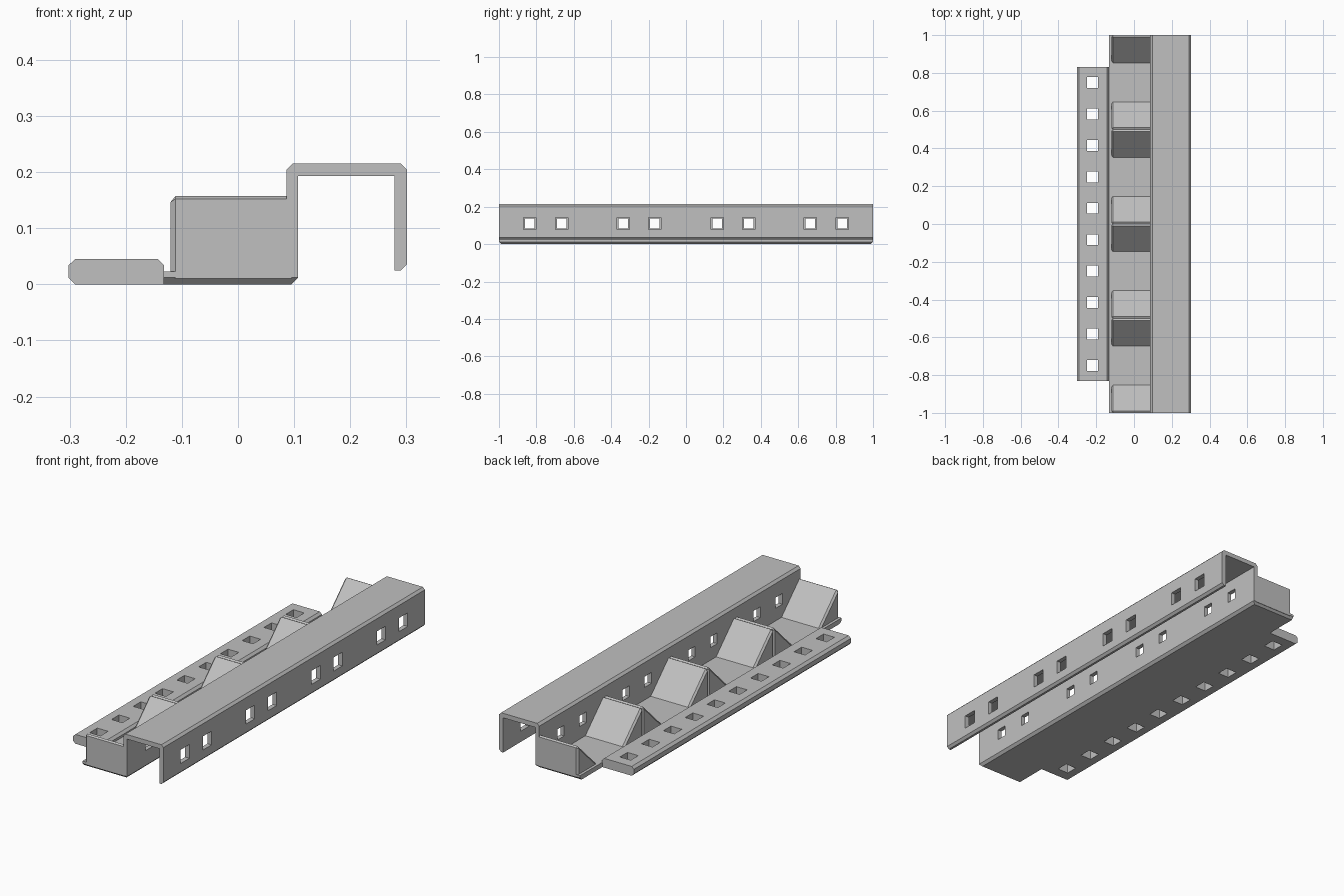
import bpy, bmesh
from mathutils import Vector

cube = bpy.data.objects.get("Cube")
if cube:
    bpy.data.objects.remove(cube, do_unlink=True)

steel = bpy.data.materials.new("grey steel")
steel.use_nodes = True
GREY = (0.53, 0.53, 0.53, 1)
steel.diffuse_color = GREY
steel.node_tree.nodes["Principled BSDF"].inputs["Base Color"].default_value = GREY


def finish(name, bm):
    bmesh.ops.recalc_face_normals(bm, faces=bm.faces)
    mesh = bpy.data.meshes.new(name)
    bm.to_mesh(mesh)
    bm.free()
    mesh.materials.append(steel)
    obj = bpy.data.objects.new(name, mesh)
    bpy.context.collection.objects.link(obj)
    return obj


def extrude(points, step):
    """Closed outline swept along a straight step."""
    bm = bmesh.new()
    face = bm.faces.new([bm.verts.new(p) for p in points])
    swept = bmesh.ops.extrude_face_region(bm, geom=[face], use_keep_orig=True)
    verts = [g for g in swept["geom"] if isinstance(g, bmesh.types.BMVert)]
    bmesh.ops.translate(bm, verts=verts, vec=step)
    return bm


def punch(obj, boxes):
    """Cut rectangular holes, each given as centre and size."""
    bm = bmesh.new()
    for centre, size in boxes:
        made = bmesh.ops.create_cube(bm, size=1)["verts"]
        bmesh.ops.scale(bm, verts=made, vec=size)
        bmesh.ops.translate(bm, verts=made, vec=centre)
    cutter = finish("hole_cutter", bm)
    cutter.hide_render = True
    mod = obj.modifiers.new("holes", "BOOLEAN")
    mod.object = cutter
    mod.operation = "DIFFERENCE"
    mod.solver = "EXACT"
    bpy.context.view_layer.objects.active = obj
    bpy.ops.object.modifier_apply(modifier=mod.name)
    bpy.data.objects.remove(cutter, do_unlink=True)


# Folded rail: floor, upright web, top and outer wall
C = 0.012
rail_outline = [(-0.133, 0), (0.107 - C, 0), (0.107, C), (0.107, 0.193),
                (0.279, 0.193), (0.279, 0.025), (0.29, 0.025), (0.301, 0.036),
                (0.301, 0.204), (0.29, 0.215), (0.097, 0.215), (0.086, 0.204),
                (0.086, 0.023), (-0.133, 0.023)]
bm = extrude([(x, -1, z) for x, z in rail_outline], (0, 2, 0))
# Chamfer the lower edge at both ends
for end in (-1, 1):
    cut = bmesh.ops.bisect_plane(
        bm, geom=bm.verts[:] + bm.edges[:] + bm.faces[:],
        plane_co=(0, end, C), plane_no=Vector((0, end, -1)).normalized(),
        clear_outer=True)
    edges = [g for g in cut["geom_cut"] if isinstance(g, bmesh.types.BMEdge)]
    bmesh.ops.edgenet_fill(bm, edges=edges)
rail = finish("folded_rail", bm)

# Larger holes in the outer wall, smaller ones behind them in the web
slots = [s * y for y in (0.167, 0.335, 0.665, 0.835) for s in (-1, 1)]
punch(rail, [((x, y, 0.11), (0.06, size, size))
             for y in slots for x, size in ((0.29, 0.066), (0.097, 0.052))])

# Flat perforated strip along the open edge of the floor
strip_outline = [(-0.29, 0), (-0.132, 0), (-0.132, 0.034), (-0.143, 0.045),
                 (-0.29, 0.045), (-0.302, 0.034), (-0.302, C)]
strip = finish("perforated_strip",
               extrude([(x, -0.83, z) for x, z in strip_outline], (0, 1.66, 0)))
punch(strip, [((-0.22, (i - 4.5) / 6, 0.02), (0.058, 0.058, 0.2))
              for i in range(10)])


# Sloping wedges, in back-to-back pairs, with a single one at each end
def wedge(name, y, way):
    outline = [(0, 0.01), (0, 0.152), (0.01, 0.157), (0.16, 0.01)]
    left = -0.12
    bm = extrude([(left, y + way * a, z) for a, z in outline], (0.215, 0, 0))
    rim = [e for e in bm.edges
           if all(abs(v.co.x - left) < 1e-4 for v in e.verts)]
    bmesh.ops.bevel(bm, geom=rim, offset=0.009, segments=1,
                    affect="EDGES", clamp_overlap=True)
    finish(name, bm)


for n, y in enumerate((-1, -0.5, 0, 0.5, 1)):
    if y < 1:
        wedge(f"back_facing_wedge_{n}", y, 1)
    if y > -1:
        wedge(f"front_facing_wedge_{n}", y, -1)
